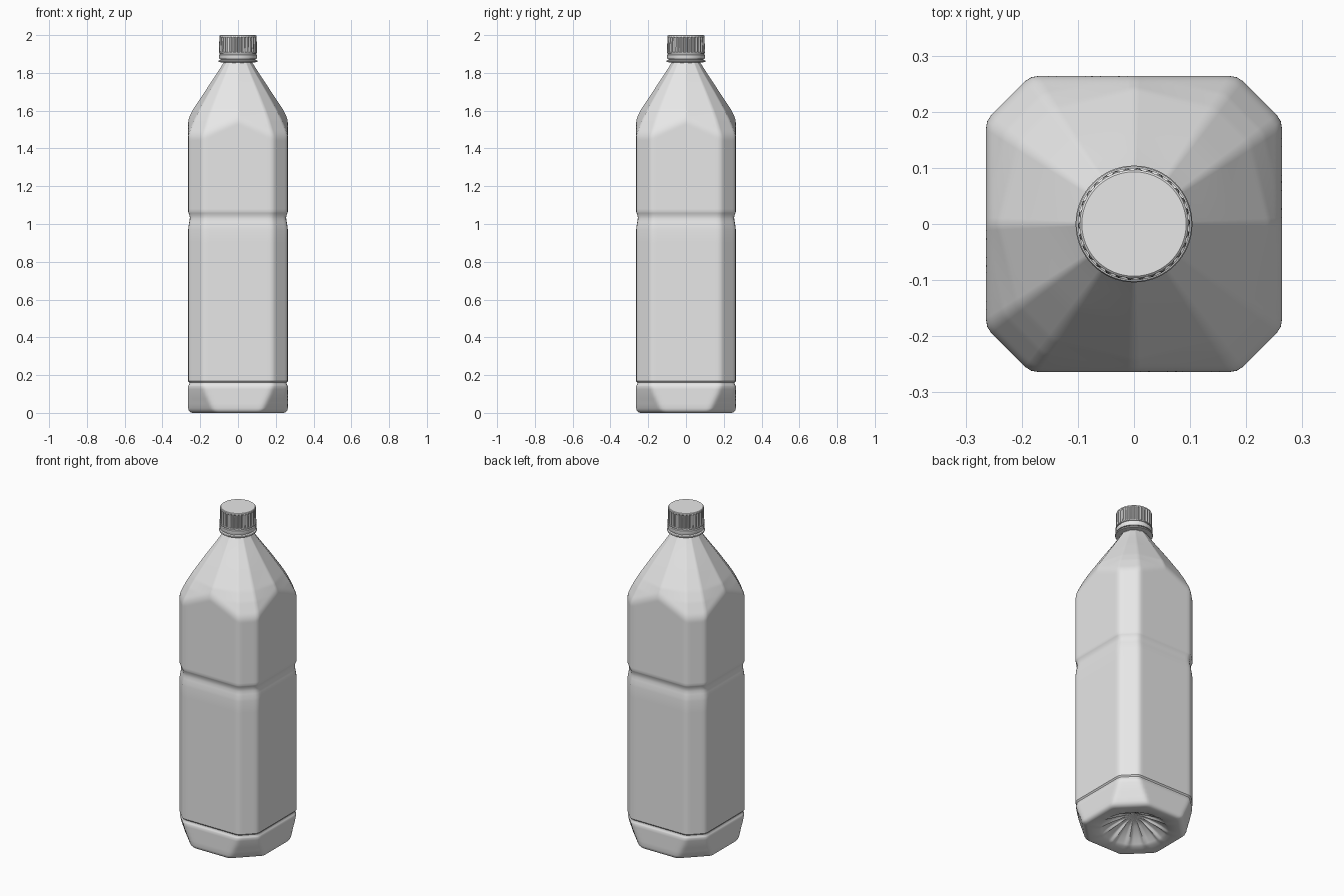
import bpy, bmesh, math

if "Cube" in bpy.data.objects:
    bpy.data.objects.remove(bpy.data.objects["Cube"])

plastic = bpy.data.materials.new("light grey plastic")
plastic.diffuse_color = (0.8, 0.8, 0.8, 1)
plastic.use_nodes = True
plastic.node_tree.nodes["Principled BSDF"].inputs["Base Color"].default_value = plastic.diffuse_color

N = 144                                   # points around the body
CORNER = math.radians(35)                 # direction of the chamfer edges
HALF = 0.264                              # half width of the body


def lerp_table(table, z):
    """Straight-line interpolation, extended past both ends."""
    i = 0
    while i < len(table) - 2 and z > table[i + 1][0]:
        i += 1
    (z0, v0), (z1, v1) = table[i], table[i + 1]
    return v0 + (v1 - v0) * (z - z0) / (z1 - z0)


def smooth_min(a, b, k):
    h = max(k - abs(a - b), 0) / k
    return min(a, b) - h * h * k / 4


def loft(name, rings, angle=30):
    """Join rings of equal point count; close both ends."""
    bm = bmesh.new()
    loops = [[bm.verts.new(p) for p in ring] for ring in rings]
    n = len(loops[0])
    for a, b in zip(loops, loops[1:]):
        for i in range(n):
            j = (i + 1) % n
            bm.faces.new((a[i], a[j], b[j], b[i]))
    bm.faces.new(loops[0][::-1])
    bm.faces.new(loops[-1])
    bmesh.ops.recalc_face_normals(bm, faces=bm.faces)
    mesh = bpy.data.meshes.new(name)
    bm.to_mesh(mesh)
    bm.free()
    mesh.materials.append(plastic)
    obj = bpy.data.objects.new(name, mesh)
    bpy.context.collection.objects.link(obj)
    bpy.ops.object.select_all(action='DESELECT')
    obj.select_set(True)
    bpy.context.view_layer.objects.active = obj
    bpy.ops.object.shade_smooth_by_angle(angle=math.radians(angle))
    return obj


# Shoulder radius along the face middles and along the chamfer edges
MIDDLE = [(1.5, 0.292), (1.55, 0.266), (1.6, 0.242), (1.7, 0.176), (1.8, 0.110), (1.86, 0.072)]
EDGE = [(1.47, 0.322), (1.55, 0.282), (1.6, 0.252), (1.7, 0.184), (1.8, 0.112), (1.86, 0.072)]
# Inset of the walls at the two grooves
GROOVES = [(0, 0), (0.142, 0), (0.152, 0.006), (0.16, 0.007), (0.168, 0), (0.97, 0),
           (1.0, 0.004), (1.02, 0.008), (1.035, 0.009), (1.05, 0.006), (1.065, 0), (2, 0)]
# Distance of the chamfer faces from the axis, tighter near the foot
CHAMFER = [(0, 0.272), (0.05, 0.288), (0.1, 0.305), (0.15, 0.3175), (0.2, 0.3175), (2, 0.3175)]


def body_radius(t, z):
    t = abs((t + math.pi / 4) % (math.pi / 2) - math.pi / 4)      # fold to 0..45 degrees
    inset = lerp_table(GROOVES, z)
    if z < 0.025:                                                 # rounded foot
        inset += 0.025 * (1 - math.sqrt(max(0, 1 - (1 - z / 0.025) ** 2)))
    r = smooth_min((HALF - inset) / math.cos(t),
                   (lerp_table(CHAMFER, z) - inset) / math.cos(math.pi / 4 - t), 0.012)
    if z > 1.4:                                                   # twelve-sided shoulder
        a, b = lerp_table(MIDDLE, z), lerp_table(EDGE, z)
        if t < CORNER:
            cone = a * b * math.sin(CORNER) / (a * math.sin(t) + b * math.sin(CORNER - t))
        else:
            cone = b * math.cos(math.pi / 4 - CORNER) / math.cos(math.pi / 4 - t)
        r = smooth_min(r, cone, 0.012)
    return r


def polar(r, t, z):
    return (r * math.cos(t), r * math.sin(t), z)


angles = [2 * math.pi * i / N for i in range(N)]

# Bottle body: ribbed push-up base, walls, grooves and shoulder
rings = []
for r, z, rib in [(0.012, 0.085, 0), (0.05, 0.082, 0.2), (0.08, 0.073, 1), (0.12, 0.052, 1),
                  (0.15, 0.034, 1), (0.175, 0.014, 0.5), (0.19, 0.003, 0)]:
    rings.append([polar(r, t, z - 0.012 * rib * max(0, math.cos(12 * t)) ** 2) for t in angles])
heights = [0, 0.001, 0.004, 0.008, 0.014, 0.025, 0.05, 0.075, 0.1, 0.125, 0.142, 0.147, 0.152,
           0.156, 0.16, 0.164, 0.168, 0.175, 0.3, 0.6, 0.9, 0.97, 0.985, 1.0, 1.01, 1.02,
           1.028, 1.035, 1.043, 1.05, 1.058, 1.065, 1.08, 1.25, 1.4]
heights += [1.43 + 0.007 * i for i in range(28)]
heights += [1.63 + 0.023 * i for i in range(11)]
for z in heights:
    rings.append([polar(body_radius(t, z), t, z) for t in angles])
loft("bottle_body", rings, 40)


def lathe(name, profile, n=96):
    loft(name, [[polar(r, 2 * math.pi * i / n, z) for i in range(n)] for r, z in profile])


# Neck and its support flange
lathe("neck_flange", [(0.07, 1.845), (0.074, 1.855), (0.102, 1.857), (0.104, 1.861),
                      (0.102, 1.866), (0.092, 1.869), (0.09, 1.88)])

# Tamper band below the cap
lathe("tamper_band", [(0.09, 1.872), (0.098, 1.873), (0.1, 1.878), (0.1, 1.896),
                      (0.095, 1.899), (0.095, 1.907)])

# Screw cap with grip ribs
RIBS = 30
cap = []
for r, z, depth in [(0.09, 1.902, 0), (0.1, 1.903, 0), (0.1, 1.908, 0), (0.1, 1.910, 0.006),
                    (0.099, 1.985, 0.006), (0.0985, 1.991, 0.002), (0.0965, 1.997, 0),
                    (0.093, 2.0, 0)]:
    cap.append([polar(r - depth * (i % 4 > 1), 2 * math.pi * i / (RIBS * 4), z)
                for i in range(RIBS * 4)])
loft("screw_cap", cap, 30)
